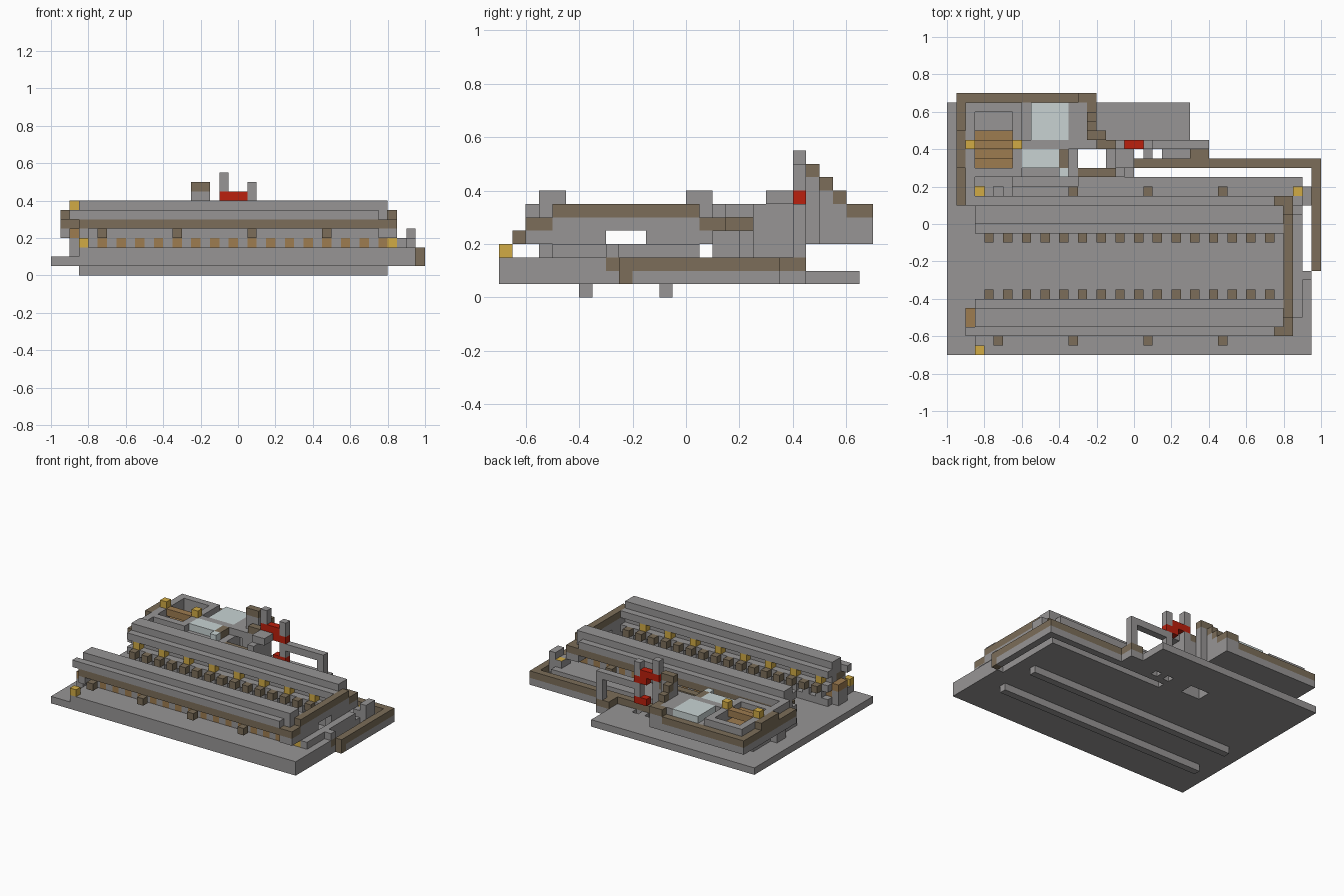
import bpy
import bmesh
from mathutils import Matrix, Vector

UNIT = 0.05
ORIGIN = Vector((-1.0, -0.7, 0.0))

default_cube = bpy.data.objects.get("Cube")
if default_cube:
    bpy.data.objects.remove(default_cube, do_unlink=True)


def make_material(name, red, green, blue):
    material = bpy.data.materials.new(name)
    material.use_nodes = True
    colour = (red, green, blue, 1)
    material.diffuse_color = colour
    material.node_tree.nodes["Principled BSDF"].inputs["Base Color"].default_value = colour
    return material


stone = make_material("grey stone", .31, .3, .3)
brown = make_material("dark brown", .2, .155, .1)
gold = make_material("gold lamp", .64, .41, .06)
ochre = make_material("dull ochre", .34, .2, .08)
pale = make_material("pale blue", .58, .65, .65)
red = make_material("signal red", .5, .014, .004)


def block(name, material, x, y, z):
    """One box spanning the given ranges, counted in grid cells."""
    low = Vector((x[0], y[0], z[0]))
    high = Vector((x[1], y[1], z[1]))
    mesh = bpy.data.meshes.new(name)
    bm = bmesh.new()
    centre = (low + high) / 2 * UNIT + ORIGIN
    size = (high - low) * UNIT
    bmesh.ops.create_cube(bm, matrix=Matrix.Translation(centre) @ Matrix.Diagonal((*size, 1)))
    bm.to_mesh(mesh)
    bm.free()
    mesh.materials.append(material)
    bpy.context.collection.objects.link(bpy.data.objects.new(name, mesh))


def cell(name, material, x, y, z):
    block(name, material, (x, x + 1), (y, y + 1), (z, z + 1))


# Base plate, made in strips around its openings
PLATE = (1, 2)
block("plate_main", stone, (0, 38), (0, 19), PLATE)
block("plate_front_right", stone, (38, 39), (0, 9), PLATE)
block("plate_slot_left", stone, (0, 20), (19, 20), PLATE)
block("plate_hole_left", stone, (0, 14), (20, 22), PLATE)
block("plate_hole_right", stone, (17, 20), (20, 22), PLATE)
block("plate_back", stone, (0, 26), (22, 27), PLATE)
block("plate_bridge_pier", stone, (21, 22), (21, 22), PLATE)
block("plate_bridge", stone, (23, 28), (21, 22), PLATE)
block("plate_under_pipe_back", stone, (20, 40), (20, 21), PLATE)
block("plate_under_pipe_side", stone, (39, 40), (10, 20), PLATE)
block("plate_under_post", stone, (26, 28), (22, 23), PLATE)


# Two long walls, mirrored about the trench
def wall(side, flip):
    def span(start, end):
        return (19 - end, 19 - start) if flip else (start, end)

    def piece(part, material, x, y, z):
        block(side + "_" + part, material, x, span(*y), z)

    piece("rail", stone, (3, 36), (6, 7), (0, 1))
    piece("ledge", stone, (14 if flip else 3, 38), (0, 1), (2, 3))
    piece("footing", stone, (3, 38), (1, 6), (2, 3))
    piece("core", stone, (3, 36), (4, 6), (4, 5))
    piece("left_bracket", stone, (3, 4), (2, 4), (4, 5))
    piece("right_bracket", stone, (35, 37), (2, 4), (4, 5))
    piece("brown_band", brown, (3, 37), (2, 4), (5, 6))
    piece("upper_core", stone, (3, 36), (4, 5), (5, 6))
    piece("shoulder", stone, (2, 35), (2, 3), (6, 7))
    piece("inner_lip", stone, (3, 36), (3, 6), (6, 7))
    piece("cap", stone, (3, 36), (3, 5), (7, 8))
    piece("end_leg", stone, (36, 37), (5, 8), (3, 5))
    piece("end_leg_top", stone, (36, 37), (4, 5), (4, 5))
    piece("end_lamp", gold, (36, 37), (4, 5), (3, 4))
    piece("corner_lamp", gold, (3, 4), (1, 2) if flip else (0, 1), (3, 4))
    for x in range(3, 36):
        piece("panel", ochre if x % 2 else stone, (x, x + 1), (4, 5), (3, 4))
    for x in range(4, 35, 2):
        piece("tooth", brown, (x, x + 1), (6, 7), (4, 5))
        piece("inner_pillar", stone, (x, x + 1), (5, 6), (3, 4))
    for x in range(4, 36, 4):
        piece("inner_lamp", gold, (x, x + 1), (5, 6), (5, 6))
    for x in range(13 if flip else 5, 30, 8):
        piece("stud", brown, (x, x + 1), (1, 2), (4, 5))


wall("front", False)
wall("rear", True)
block("left_end_box", ochre, (2, 3), (3, 5), (4, 5))
block("left_end_foot", stone, (2, 3), (3, 5), (2, 4))

# Arch joining the walls at the right end
block("end_lintel", stone, (36, 37), (4, 15), (5, 6))
block("end_beam", brown, (36, 37), (4, 15), (6, 7))

# Right walkway and its steps
block("right_ledge", stone, (37, 38), (6, 13), (2, 3))
block("right_corner", stone, (38, 39), (0, 8), (2, 3))
block("right_landing", stone, (37, 38), (4, 15), (3, 4))
cell("right_pier", stone, 38, 8, 3)
block("right_step", stone, (37, 39), (16, 18), (2, 4))
block("right_step_top", stone, (38, 39), (16, 18), (4, 5))
cell("rear_end_lamp", gold, 37, 17, 3.02)

# Outer brown pipe
block("pipe_start", brown, (38, 39), (8, 9), (2, 3))
block("pipe_side", brown, (39, 40), (9, 21), (2, 3))
block("pipe_back", brown, (20, 39), (20, 21), (2, 3))
block("pipe_elbow", brown, (26, 28), (21, 23), (2, 3))
cell("pipe_foot", brown, 39, 9, 1)

# Raised platform with its rim
DECK = (4, 6)
block("deck_front", stone, (2, 14), (19, 21), DECK)
block("deck_middle", stone, (7, 14), (21, 23), DECK)
block("deck_back", stone, (7, 15), (23, 27), DECK)
block("deck_left", stone, (2, 3), (21, 27), DECK)
block("pit_back", stone, (3, 7), (26, 27), DECK)
block("pit_floor", stone, (3, 7), (21, 26), (4, 5))
block("pit_slab", ochre, (3, 7), (21, 24), (5, 5.5))
block("deck_support", stone, (3, 14), (19, 23), (2, 4))
block("skirt_left", stone, (1, 2), (16, 28), (4, 5))
block("rim_left", brown, (1, 2), (16, 28), (5, 6))
block("rim_left_curb", brown, (1, 2), (20, 24), (6, 7))
block("skirt_back", stone, (2, 14), (27, 28), (4, 5))
block("rim_back", brown, (2, 14), (27, 28), (5, 6))
block("skirt_back_corner", stone, (14, 15), (27, 28), DECK)
block("rim_back_corner", brown, (14, 15), (27, 28), (6, 7))
block("rim_front", brown, (2, 3), (16, 17), (5, 6))
block("pit_frame_left", stone, (2, 3), (17, 27), (6, 7))
block("pit_frame_right", stone, (7, 8), (19, 27), (6, 7))
block("pit_frame_back", stone, (3, 7), (26, 27), (6, 7))
block("pit_frame_front", stone, (3, 7), (19, 20), (6, 7))
block("deck_top", stone, (8, 15), (22, 23), (6, 7))
block("deck_corner", stone, (13, 15), (23, 27), (6, 7))
for x in (2, 7):
    cell("pit_lamp", gold, x, 22, 7)
block("pit_beam", ochre, (3, 7), (22, 23), (6, 7))
block("pit_step", ochre, (3, 7), (20, 21), (6, 6.2))

# Pale pools and trim beside them
block("pool_back", pale, (9, 13), (23, 27), (6, 7))
block("pool_front", pale, (8, 12), (20, 22), (6, 7))
cell("pool_outlet", pale, 12, 19, 6)
block("pool_trim", brown, (12, 13), (20, 22), (6, 7))
block("deck_link", brown, (14, 18), (19, 20), (5, 6))
block("deck_link_base", stone, (14, 18), (19, 20), (2, 5))

# Fence at the left of the rear wall
block("fence_rail", stone, (2, 7), (18, 19), (4, 5))
for x in range(2, 8, 2):
    block("fence_post", stone, (x, x + 1), (17, 19), (2, 5))

# Stair rising along the right edge of the platform
for y, top in ((27, 7), (26, 7), (25, 8), (24, 9), (23, 10)):
    cell("stair_tread", brown, 15, y, top - 1)
    block("stair_riser", stone, (15, 16), (y, y + 1), (4, top - 1))
cell("stair_landing", brown, 16, 23, 9)
block("landing_support", stone, (16, 17), (23, 24), (4, 9))
block("landing_step", brown, (16, 18), (22, 23), (7, 8))
block("step_support", stone, (15, 18), (22, 23), (2, 7))

# Red gantry with posts and a portal frame
block("gantry_left_post", stone, (18, 19), (22, 23), (9, 11))
block("gantry_left_leg", stone, (18, 19), (22, 23), (2, 8))
block("gantry_bar", red, (18, 21), (22, 23), (8, 9))
block("gantry_drop", red, (20, 22), (22, 23), (7, 8))
block("gantry_low_bar", red, (20, 22), (22, 23), (4, 5))
block("gantry_right_leg", stone, (21, 22), (22, 23), (5, 7))
block("gantry_right_post", stone, (21, 22), (22, 23), (8, 10))
block("gantry_arm", stone, (18, 20), (20, 22), (7, 8))
block("arm_leg", stone, (18, 19), (19, 22), (2, 7))
block("portal_beam", stone, (22, 28), (22, 23), (6, 7))
block("portal_post", stone, (27, 28), (22, 23), (3, 6))
